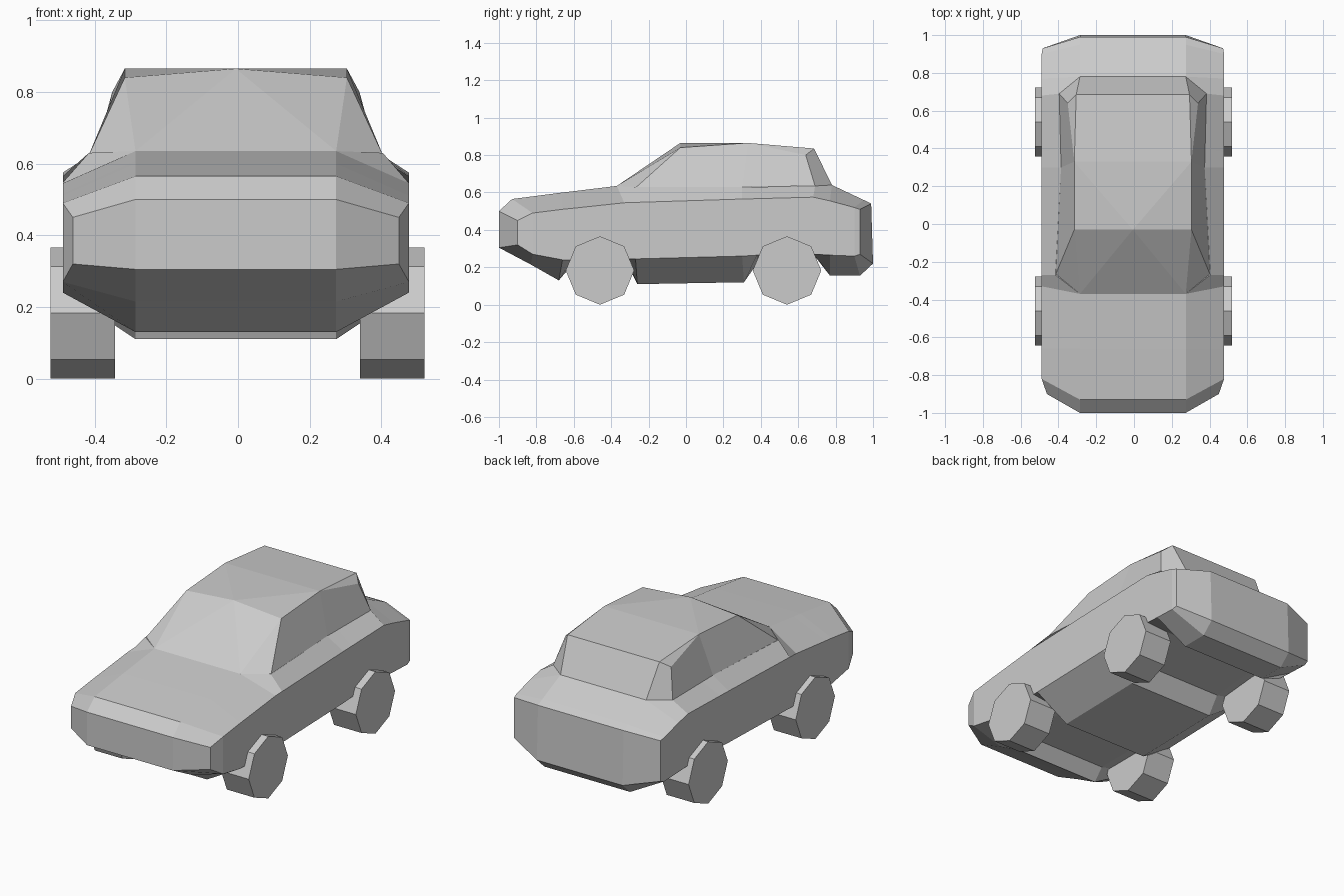
import bpy, bmesh
from mathutils import Matrix

if "Cube" in bpy.data.objects:
    bpy.data.objects.remove(bpy.data.objects["Cube"])


def make_object(name, bm):
    bmesh.ops.recalc_face_normals(bm, faces=bm.faces[:])
    mesh = bpy.data.meshes.new(name)
    bm.to_mesh(mesh)
    bm.free()
    ob = bpy.data.objects.new(name, mesh)
    bpy.context.collection.objects.link(ob)
    return ob


# Body: cross-sections from nose to tail, one half each.
# (floor y, z), (side x, y, low z, high z), (deck x, y, z)
SECTIONS = [
    ((-1.00, .305), (.455, -.90, .32, .45), (.28, -1.00, .50)),
    ((-.83, .215), (.483, -.82, .27, .49), (.28, -.93, .565)),
    ((-.68, .13), (.483, -.66, .24, .51), (.28, -.66, .60)),
    ((-.62, .20), (.483, -.61, .24, .515), (.28, -.60, .607)),
    ((-.30, .20), (.483, -.33, .245, .545), (.28, -.37, .635)),
    ((-.26, .11), (.483, -.27, .245, .547), (.41, -.27, .63)),
    ((.31, .12), (.483, .30, .26, .565), (.38, .30, .63)),
    ((.38, .22), (.483, .38, .265, .567), (.38, .40, .63)),
    ((.70, .25), (.483, .68, .27, .575), (.39, .69, .635)),
    ((.77, .155), (.483, .77, .265, .555), (.28, .78, .64)),
    ((.93, .155), (.483, .90, .26, .52), (.28, .95, .56)),
    ((1.00, .22), (.478, .93, .27, .51), (.28, .99, .54)),
]


def build_body():
    bm = bmesh.new()
    rings = []
    for (fy, fz), (sx, sy, lo, hi), (dx, dy, dz) in SECTIONS:
        half = [(.28, fy, fz), (sx, sy, lo), (sx, sy, hi), (dx, dy, dz)]
        loop = half + [(-x, y, z) for x, y, z in reversed(half)]
        rings.append([bm.verts.new(p) for p in loop])
    for a, b in zip(rings, rings[1:]):
        for i in range(8):
            j = (i + 1) % 8
            bm.faces.new((a[i], a[j], b[j], b[i]))
    # nose and tail panels
    for r in (rings[0], rings[-1]):
        for quad in ((0, 1, 2, 3), (0, 3, 4, 7), (4, 5, 6, 7)):
            bm.faces.new([r[i] for i in quad])
    return make_object("body", bm)


# Cabin: named half points, panels listed once and mirrored
CABIN = {
    "hood": (.28, -.37, .635), "cowl": (.41, -.27, .625),
    "sill": (.38, .30, .63), "rear_sill": (.39, .69, .635),
    "trunk": (.28, .78, .64),
    "roof_front": (.31, -.03, .84), "roof_mid": (.31, .33, .865),
    "window_rear": (.345, .64, .80), "roof_rear": (.30, .685, .835),
}
SIDE_PANELS = [
    ("hood", "cowl", "roof_front"),
    ("cowl", "sill", "roof_mid", "roof_front"),
    ("sill", "rear_sill", "window_rear", "roof_mid"),
    ("roof_mid", "window_rear", "roof_rear"),
    ("rear_sill", "trunk", "roof_rear", "window_rear"),
]


def build_cabin():
    bm = bmesh.new()
    right = {k: bm.verts.new(p) for k, p in CABIN.items()}
    left = {k: bm.verts.new((-x, y, z)) for k, (x, y, z) in CABIN.items()}
    for side in (right, left):
        for panel in SIDE_PANELS:
            bm.faces.new([side[k] for k in panel])
    # windscreen and front roof meet at a raised centre point
    peak = bm.verts.new((0, -.03, .865))
    for k in ("hood", "roof_mid"):
        bm.faces.new((left[k], right[k], peak))
        for s in (left, right):
            bm.faces.new((s[k], s["roof_front"], peak))
    # rear roof and rear window
    for a, b in (("roof_mid", "roof_rear"), ("roof_rear", "trunk")):
        bm.faces.new((left[a], right[a], right[b], left[b]))
    return make_object("cabin", bm)


for part in (build_body(), build_cabin()):
    part.location.x = -.006

# Wheels: eight-sided drums standing on a corner
for end, y in (("front", -.46), ("rear", .54)):
    for side, x in (("left", -.433), ("right", .43)):
        bm = bmesh.new()
        bmesh.ops.create_cone(bm, cap_ends=True, segments=8, radius1=.183,
                              radius2=.183, depth=.18,
                              matrix=Matrix.Rotation(1.5707963, 4, 'Y'))
        wheel = make_object(f"{end}_{side}_wheel", bm)
        wheel.location = (x, y, .183)
